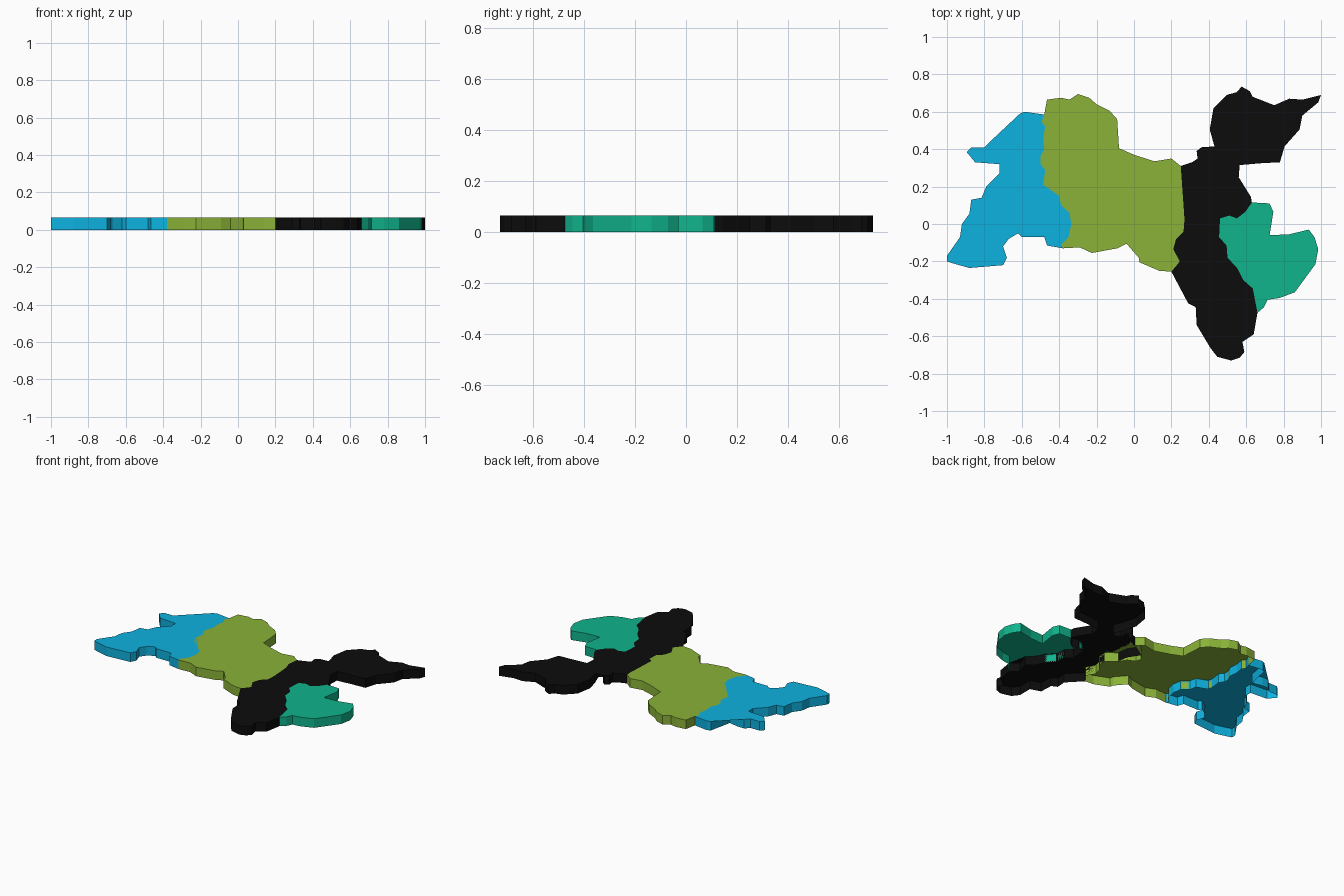
import bpy, bmesh

H = 0.065

# Borders shared by neighbouring pieces (north to south)
blue_green = [(-.48, .585), (-.495, .545), (-.475, .52), (-.485, .465), (-.48, .4), (-.5, .36),
              (-.5, .32), (-.475, .29), (-.485, .21), (-.48, .18), (-.4, .15), (-.39, .1), (-.345, .06),
              (-.335, 0), (-.35, -.07), (-.39, -.11), (-.38, -.13)]
green_black_top = [(.25, .31), (.19, .27), (.14, .235)]
green_black = [(.2, .08), (.24, .05), (.27, .025), (.265, -.04), (.225, -.08), (.21, -.135),
               (.245, -.2), (.2, -.255)]
black_teal = [(.63, .115), (.595, .065), (.55, .03), (.51, .045), (.46, .03), (.455, -.07), (.495, -.115),
              (.5, -.18), (.555, -.24), (.585, -.3), (.635, -.345), (.605, -.43), (.66, -.475)]

# Free edges, each running clockwise
blue_edge = [(-.465, -.115), (-.48, -.07), (-.6, -.07), (-.62, -.05), (-.67, -.08), (-.7, -.12),
             (-.68, -.18), (-.7, -.22), (-.88, -.235), (-.97, -.21), (-1, -.2), (-1, -.17), (-.93, -.07),
             (-.92, 0), (-.88, .055), (-.87, .13), (-.815, .14), (-.79, .2), (-.72, .27),
             (-.72, .32), (-.85, .33), (-.895, .385), (-.87, .41), (-.8, .41), (-.77, .44),
             (-.72, .44), (-.645, .425), (-.61, .59), (-.585, .6)]
green_north = [(-.465, .665), (-.39, .675), (-.345, .665), (-.3, .695), (-.24, .675), (-.2, .64),
               (-.13, .605), (-.09, .56), (-.08, .405), (0, .37), (.11, .335), (.2, .35)]
green_notch = [(.105, .2), (.115, .155), (.17, .13)]
green_south = [(.135, -.25), (.03, -.205), (.025, -.18), (-.04, -.105), (-.09, -.13),
               (-.225, -.155), (-.29, -.125)]
black_north = [(.31, .33), (.34, .35), (.335, .39), (.36, .41), (.39, .385), (.395, .34), (.435, .315),
               (.46, .335), (.43, .415), (.405, .505), (.425, .62), (.495, .69), (.55, .705),
               (.575, .735), (.62, .71), (.635, .68), (.75, .635), (.83, .67), (.9, .665), (1, .69),
               (.985, .65), (.9, .58), (.885, .505), (.805, .415), (.78, .33), (.68, .325),
               (.565, .315), (.56, .25), (.625, .145)]
black_south = [(.64, -.59), (.58, -.63), (.59, -.685), (.565, -.715), (.52, -.73), (.445, -.71),
               (.41, -.665), (.41, -.565), (.335, -.54), (.33, -.445), (.29, -.425), (.295, -.355)]
black_notch = [(.2, .1), (.19, .16)]
teal_edge = [(.725, .11), (.745, .065), (.725, -.06), (.83, -.055), (.935, -.03), (.965, -.07),
             (.985, -.135), (.97, -.215), (.86, -.365), (.78, -.395), (.715, -.405), (.695, -.445)]


def srgb(*rgb):
    return [((c / 255 + .055) / 1.055) ** 2.4 if c > 10 else c / 255 / 12.92 for c in rgb] + [1]


def piece(name, outline, rgb):
    """Flat plate with top and side walls, open underneath."""
    pts = outline[::-1]
    bm = bmesh.new()
    top = [bm.verts.new((x, y, H)) for x, y in pts]
    low = [bm.verts.new((x, y, 0)) for x, y in pts]
    cap = bm.faces.new(top)
    for i in range(len(pts)):
        j = (i + 1) % len(pts)
        bm.faces.new((low[i], low[j], top[j], top[i]))
    bmesh.ops.triangulate(bm, faces=[cap])
    mesh = bpy.data.meshes.new(name)
    bm.to_mesh(mesh)
    bm.free()
    mat = bpy.data.materials.new(name + "_colour")
    mat.diffuse_color = srgb(*rgb)
    mesh.materials.append(mat)
    bpy.context.collection.objects.link(bpy.data.objects.new(name, mesh))


# Four map regions, west to east
piece("west_region", blue_green + blue_edge, (14, 178, 224))
piece("central_region", green_north + green_black_top + green_notch + green_black
      + green_south + blue_green[::-1], (138, 178, 56))
piece("east_region", black_north + black_teal + black_south + green_black[::-1]
      + black_notch + green_black_top[::-1], (12, 12, 12))
piece("southeast_region", teal_edge + black_teal[::-1], (16, 180, 140))
